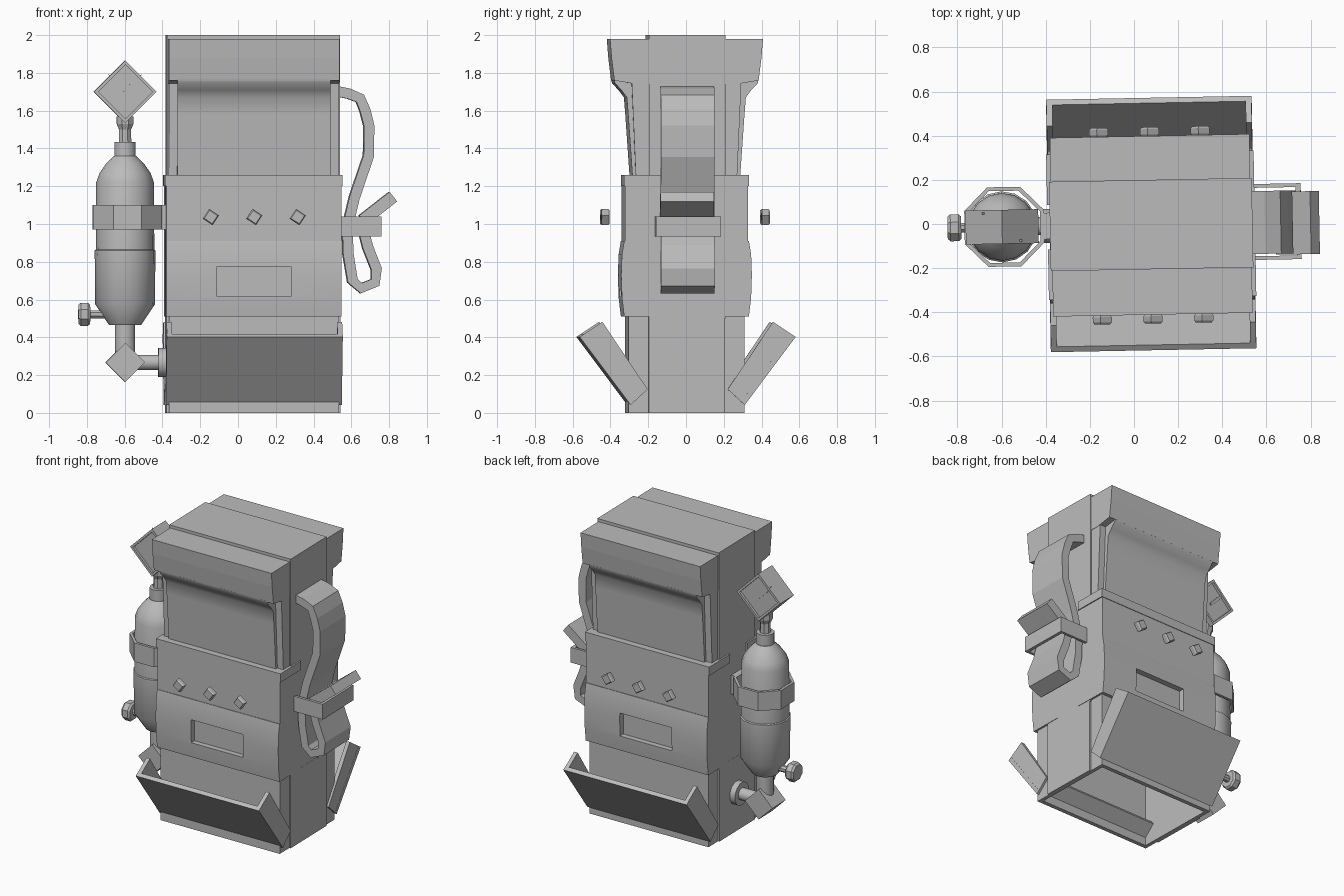
import bpy, bmesh, math
from mathutils import Matrix, Vector

if "Cube" in bpy.data.objects:
    bpy.data.objects.remove(bpy.data.objects["Cube"], do_unlink=True)

grey = bpy.data.materials.new("plain grey")
grey.use_nodes = True
tone = (0.5, 0.5, 0.5, 1)
grey.diffuse_color = tone
grey.node_tree.nodes["Principled BSDF"].inputs["Base Color"].default_value = tone
parts = []


def finish(name, bm, smooth=False):
    bmesh.ops.remove_doubles(bm, verts=bm.verts, dist=1e-5)
    bmesh.ops.recalc_face_normals(bm, faces=bm.faces)
    mesh = bpy.data.meshes.new(name)
    bm.to_mesh(mesh)
    bm.free()
    mesh.materials.append(grey)
    obj = bpy.data.objects.new(name, mesh)
    bpy.context.collection.objects.link(obj)
    parts.append((obj, smooth))
    return obj


def prism(name, axis, outline, a, b, smooth=False):
    """Extrude a 2D outline along x (outline in y, z) or y (outline in x, z)."""
    bm = bmesh.new()
    place = (lambda p, t: (t, p[0], p[1])) if axis == "x" else (lambda p, t: (p[0], t, p[1]))
    rings = [[bm.verts.new(place(p, t)) for p in outline] for t in (a, b)]
    bm.faces.new(rings[0])
    bm.faces.new(rings[1])
    n = len(outline)
    for i in range(n):
        j = (i + 1) % n
        bm.faces.new((rings[0][i], rings[0][j], rings[1][j], rings[1][i]))
    return finish(name, bm, smooth)


def box(name, x0, x1, y0, y1, z0, z1):
    return prism(name, "x", [(y0, z0), (y1, z0), (y1, z1), (y0, z1)], x0, x1)


def lathe(name, axis, centre, profile, sides, turn=0, smooth=False):
    """Revolve (radius, height) points about an axis."""
    bm = bmesh.new()
    rings = []
    for i in range(sides):
        t = turn + math.tau * i / sides
        c, s = math.cos(t), math.sin(t)
        ring = []
        for r, h in profile:
            p = {"x": (h, c * r, s * r), "y": (c * r, h, s * r), "z": (c * r, s * r, h)}[axis]
            ring.append(bm.verts.new(Vector(p) + Vector(centre)))
        rings.append(ring)
    for i in range(sides):
        a, b = rings[i], rings[(i + 1) % sides]
        for k in range(len(profile) - 1):
            quad = [a[k], a[k + 1], b[k + 1], b[k]]
            if profile[k][0] == 0:
                quad = quad[:3]
            elif profile[k + 1][0] == 0:
                quad = [a[k], a[k + 1], b[k]]
            bm.faces.new(quad)
    return finish(name, bm, smooth)


def rod(name, axis, centre, r, h0, h1, sides=12, smooth=True):
    return lathe(name, axis, centre, [(0, h0), (r, h0), (r, h1), (0, h1)], sides, math.pi / sides, smooth)


def ribbon(path, thick):
    """Outline of a strip of even thickness along a path."""
    pts = [Vector(p) for p in path]
    left, right = [], []
    for i, p in enumerate(pts):
        d = (pts[min(i + 1, len(pts) - 1)] - pts[max(i - 1, 0)]).normalized()
        n = Vector((-d.y, d.x)) * thick / 2
        left.append(p + n)
        right.append(p - n)
    return left + right[::-1]


MID = 0.078   # middle of the cabinet in x


def wide(half):
    return MID - half, MID + half


# Central slab of the cabinet
box("core_slab", *wide(0.459), -0.205, 0.2, 0.5, 2.0)

# Front and back halves
for s, side in ((-1, "front"), (1, "back")):
    def sec(points):
        return [(s * y - 0.006, z) for y, z in points]

    def block(name, half, y0, y1, z0, z1):
        return prism(f"{side}_{name}", "x", sec([(y0, z0), (y1, z0), (y1, z1), (y0, z1)]), *wide(half))

    # Flared head, with set-back corners below the overhang
    prism(f"{side}_hood", "x", sec([(0.1, 1.98), (0.405, 1.98), (0.397, 1.88), (0.382, 1.76),
                                    (0.265, 1.74), (0.1, 1.74)]), *wide(0.452))
    prism(f"{side}_head_panel", "x", sec([(0.1, 1.77), (0.383, 1.765), (0.378, 1.745), (0.345, 1.71),
                                          (0.315, 1.67), (0.308, 1.58), (0.285, 1.25), (0.1, 1.25)]),
          *wide(0.405), smooth=True)
    prism(f"{side}_head_corners", "x", sec([(0.1, 1.75), (0.29, 1.75), (0.268, 1.25), (0.1, 1.25)]),
          *wide(0.45))

    # Rim, control panel and bulging middle with a tray window
    block("rim", 0.47, 0.1, 0.33, 1.2, 1.26)
    block("control_panel", 0.463, 0.1, 0.326, 0.91, 1.2)
    belly = prism(f"{side}_belly", "x", sec([(0.1, 0.91), (0.33, 0.91), (0.342, 0.84), (0.346, 0.73),
                                             (0.342, 0.61), (0.33, 0.51), (0.1, 0.51)]),
                  *wide(0.463), smooth=True)
    cutter = block("window_cutter", 0.196, 0.305, 0.5, 0.615, 0.775)
    parts.pop()
    cutter.hide_render = True
    cut = belly.modifiers.new("window", "BOOLEAN")
    cut.operation = "DIFFERENCE"
    cut.solver = "EXACT"
    cut.object = cutter
    bpy.context.view_layer.objects.active = belly
    bpy.ops.object.modifier_apply(modifier="window")
    bpy.data.objects.remove(cutter, do_unlink=True)

    # Knobs
    for i in (-1, 0, 1):
        lathe(f"{side}_knob_{i + 2}", "y", (MID + i * 0.23, s * 0.424 - 0.006, 1.037),
              [(0, -0.021), (0.036, -0.021), (0.044, -0.012), (0.044, 0.012), (0.036, 0.021), (0, 0.021)],
              4, 0.2)

    # Hollow base wall and tilted hatch
    block("base_wall", 0.45, 0.28, 0.308, 0, 0.515)
    low, high = Vector((0.302, 0.042)), Vector((0.572, 0.402))
    inner_low, inner_high = Vector((0.212, 0.125)), Vector((0.452, 0.482))
    t = 0.2
    prism(f"{side}_hatch_plate", "x",
          [(s * p.x, p.y) for p in (low, high, high.lerp(inner_high, t), low.lerp(inner_low, t))], *wide(0.466))
    prism(f"{side}_hatch_sill", "x",
          [(s * p.x, p.y) for p in (low, low.lerp(high, 0.06), inner_low.lerp(inner_high, 0.06), inner_low)],
          *wide(0.464))
    for e in (-1, 1):
        ends = sorted((MID + e * 0.438, MID + e * 0.465))
        prism(f"{side}_hatch_cheek_{'left' if e > 0 else 'right'}", "x",
              [(s * p.x, p.y) for p in (low, high, inner_high, inner_low)], *ends)

# Base side walls, proud in the middle
for e, side in ((-1, "right"), (1, "left")):
    for name, far, depth in (("base_side", 0.45, 0.305), ("base_middle", 0.46, 0.2)):
        a, b = sorted((MID + e * 0.425, MID + e * far))
        box(f"{side}_{name}", a, b, -depth - 0.006, depth - 0.006, 0, 0.515)

# Hose strap, its loose end and the clip
strap = [(0.52, 1.703), (0.585, 1.69), (0.645, 1.665), (0.672, 1.6), (0.692, 1.52), (0.69, 1.36),
         (0.615, 1.14), (0.577, 0.98), (0.582, 0.84), (0.605, 0.7), (0.65, 0.66), (0.725, 0.69),
         (0.732, 0.76), (0.685, 0.88), (0.66, 0.98), (0.668, 1.03)]
prism("hose_strap", "y", ribbon(strap, 0.055), -0.145, 0.14)
prism("strap_end", "y", ribbon([(0.66, 1.02), (0.82, 1.145)], 0.065), -0.15, 0.135)
for e, side in ((-1, "front"), (1, "back")):
    a, b = sorted((e * 0.155, e * 0.172))
    box(f"clip_{side}", 0.53, 0.755, a, b, 0.935, 1.04)
box("clip_end", 0.735, 0.757, -0.172, 0.172, 0.935, 1.04)

# Gas bottle
X = -0.598
lathe("bottle", "z", (X, 0, 0),
      [(0, 0.465), (0.085, 0.465), (0.158, 0.575), (0.161, 0.86), (0.155, 0.865), (0.153, 1.22),
       (0.135, 1.27), (0.1, 1.32), (0.06, 1.36), (0, 1.36)], 16, smooth=True)
rod("bottle_collar", "z", (X, 0, 0), 0.058, 1.35, 1.435)
lathe("bottle_neck", "z", (X, 0, 0),
      [(0, 1.42), (0.036, 1.42), (0.034, 1.5), (0.048, 1.53), (0.048, 1.57), (0, 1.57)], 8, math.pi / 8)

# Bottle holder ring
lathe("bottle_ring", "z", (X + 0.01, 0, 0),
      [(0.176, 0.97), (0.195, 0.97), (0.195, 1.1), (0.176, 1.1), (0.176, 0.97)], 8, math.pi / 8)
box("ring_mount", -0.425, -0.37, -0.06, 0.06, 0.97, 1.1)

# Diamond gauge with a dial on both faces
lathe("gauge", "y", (X, 0, 1.7),
      [(0, -0.06), (0.143, -0.06), (0.143, -0.077), (0.165, -0.077), (0.165, 0.077),
       (0.143, 0.077), (0.143, 0.06), (0, 0.06)], 4)
for s, side in ((-1, "front"), (1, "back")):
    needle = [(X - s * dx, 1.7 + dz) for dx, dz in ((-0.02, -0.01), (0.04, 0.055), (0.09, 0.095),
                                                   (0.05, 0.035), (-0.01, -0.02))]
    a, b = sorted((s * 0.058, s * 0.067))
    prism(f"gauge_needle_{side}", "y", needle, a, b)

# Pipework under the bottle
rod("outlet_pipe", "z", (X, 0, 0), 0.055, 0.27, 0.48)
lathe("pipe_elbow", "y", (X, 0, 0.267), [(0, -0.075), (0.104, -0.075), (0.104, 0.075), (0, 0.075)], 4)
rod("feed_pipe", "x", (0, 0, 0.267), 0.042, -0.58, -0.38)
rod("pipe_flange", "x", (0, 0, 0.267), 0.08, -0.422, -0.37)

# Valve
rod("valve_stem", "x", (0, 0, 0.522), 0.023, -0.8, -0.68, 8)
lathe("valve_knob", "x", (0, 0, 0.522),
      [(0, -0.845), (0.055, -0.845), (0.066, -0.832), (0.066, -0.795), (0.055, -0.783), (0, -0.783)],
      8, math.pi / 8)

# Slight turn of the whole machine, then shading
pivot = Matrix.Translation((MID, 0, 0))
turn = pivot @ Matrix.Rotation(math.radians(1.1), 4, "Z") @ pivot.inverted()
bpy.ops.object.select_all(action="DESELECT")
for obj, smooth in parts:
    obj.data.transform(turn)
    obj.select_set(smooth)
    if smooth:
        bpy.context.view_layer.objects.active = obj
bpy.ops.object.shade_smooth_by_angle(angle=math.radians(35))
